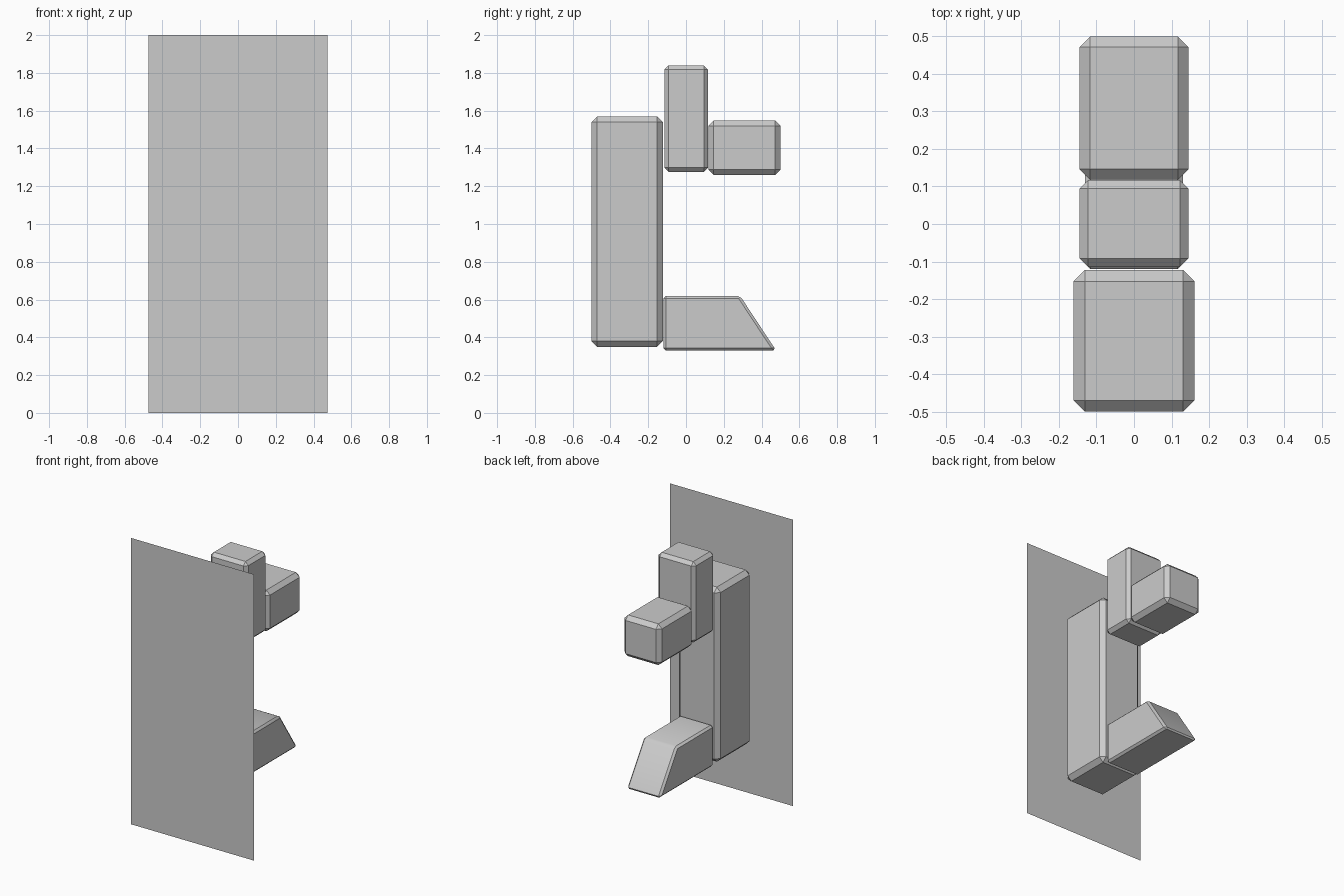
import bpy, bmesh, math

if "Cube" in bpy.data.objects:
    bpy.data.objects.remove(bpy.data.objects["Cube"])


def prism(name, half_width, profile, chamfer):
    """Extrude a y-z profile across x, then chamfer every edge."""
    bm = bmesh.new()
    face = bm.faces.new([bm.verts.new((-half_width, y, z)) for y, z in profile])
    out = bmesh.ops.extrude_face_region(bm, geom=[face])
    verts = [g for g in out["geom"] if isinstance(g, bmesh.types.BMVert)]
    bmesh.ops.translate(bm, verts=verts, vec=(2 * half_width, 0, 0))
    bmesh.ops.recalc_face_normals(bm, faces=bm.faces)
    bmesh.ops.bevel(bm, geom=bm.edges[:], offset=chamfer, segments=1,
                    affect='EDGES', profile=0.5)
    bmesh.ops.recalc_face_normals(bm, faces=bm.faces)
    mesh = bpy.data.meshes.new(name)
    bm.to_mesh(mesh)
    bm.free()
    obj = bpy.data.objects.new(name, mesh)
    bpy.context.collection.objects.link(obj)
    bpy.ops.object.select_all(action='DESELECT')
    obj.select_set(True)
    bpy.context.view_layer.objects.active = obj
    bpy.ops.object.shade_smooth_by_angle(angle=math.radians(30))
    return obj


def block(name, half_width, y0, y1, z0, z1, chamfer):
    return prism(name, half_width, [(y0, z0), (y1, z0), (y1, z1), (y0, z1)], chamfer)


# Thin flat panel across the front
bpy.ops.mesh.primitive_plane_add(size=1, location=(0, -0.5, 1),
                                 rotation=(math.pi / 2, 0, 0))
panel = bpy.context.object
panel.name = "front_panel"
panel.scale = (0.95, 2.0, 1)

# Tall block behind the panel
block("main_body", 0.161, -0.5, -0.123, 0.35, 1.57, 0.03)

# Upright block and the block projecting from its back
block("upper_block", 0.145, -0.115, 0.117, 1.275, 1.84, 0.023)
block("rear_block", 0.145, 0.118, 0.5, 1.26, 1.548, 0.028)

# Wedge-ended foot
prism("wedge_foot", 0.13,
      [(-0.12, 0.33), (0.477, 0.33), (0.286, 0.62), (-0.12, 0.62)], 0.014)
